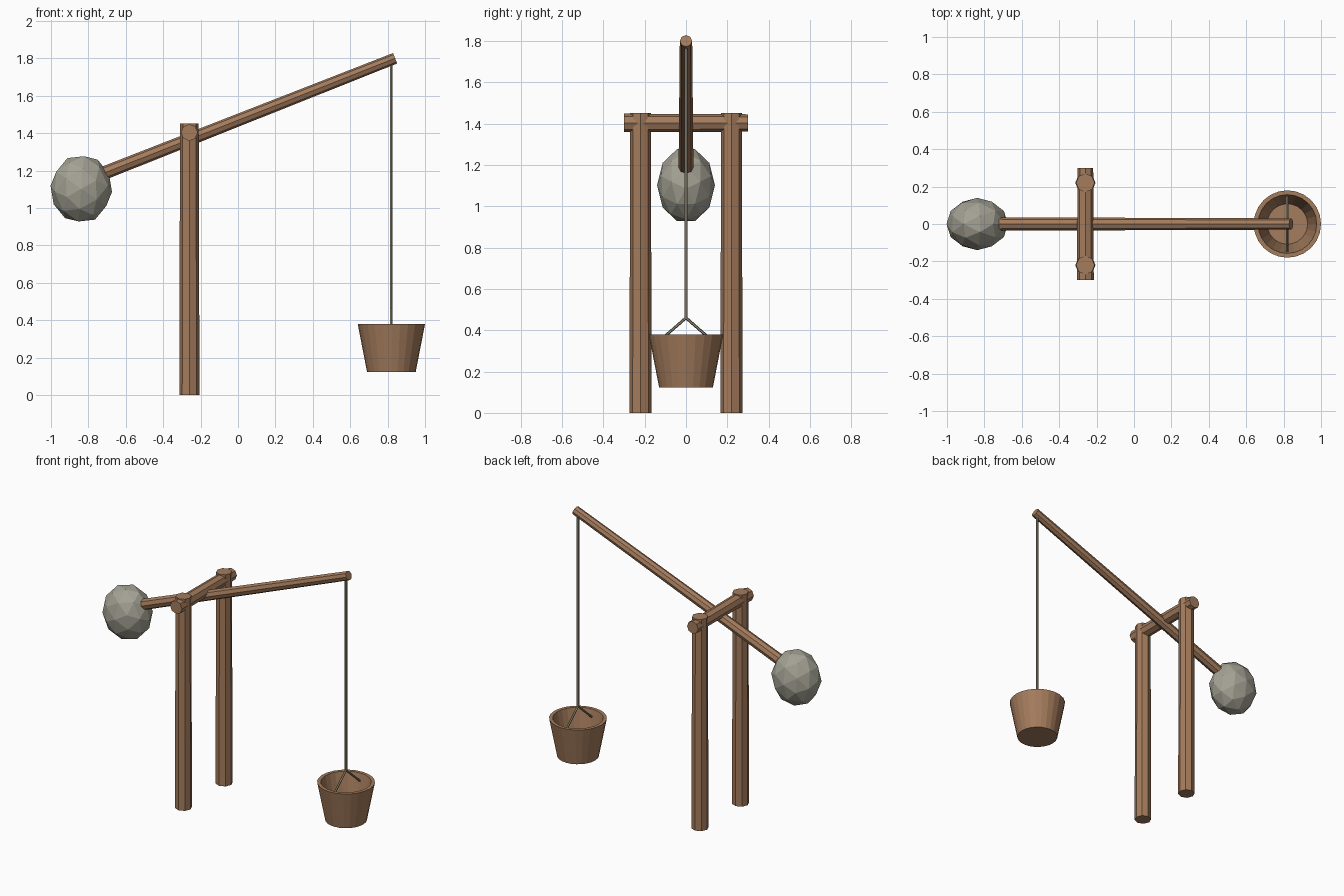
import bpy, bmesh, math
from mathutils import Vector, Matrix

if "Cube" in bpy.data.objects:
    bpy.data.objects.remove(bpy.data.objects["Cube"])


def material(name, rgb):
    m = bpy.data.materials.new(name)
    m.use_nodes = True
    m.diffuse_color = (*rgb, 1)
    m.node_tree.nodes["Principled BSDF"].inputs["Base Color"].default_value = (*rgb, 1)
    return m


wood = material("brown wood", (0.37, 0.2, 0.108))
stone = material("grey stone", (0.37, 0.36, 0.295))
rope = material("olive rope", (0.33, 0.28, 0.18))


def finish(name, bm, mat):
    mesh = bpy.data.meshes.new(name)
    bm.to_mesh(mesh)
    bm.free()
    mesh.materials.append(mat)
    obj = bpy.data.objects.new(name, mesh)
    bpy.context.collection.objects.link(obj)


def pole(name, start, end, r_start, r_end, mat, sides=8):
    """Tapered straight pole between two points."""
    a, b = Vector(start), Vector(end)
    bm = bmesh.new()
    bmesh.ops.create_cone(bm, cap_ends=True, segments=sides, radius1=r_start,
                          radius2=r_end, depth=(b - a).length)
    aim = (b - a).to_track_quat('Z', 'Y').to_matrix().to_4x4()
    bm.transform(Matrix.Translation((a + b) / 2) @ aim)
    finish(name, bm, mat)


# Frame: two posts and the axle they carry
POST_X = -0.26
for side, y in (("front", -0.22), ("back", 0.22)):
    pole(side + "_post", (POST_X, y, 0), (POST_X, y, 1.45), 0.054, 0.05, wood)
pole("axle", (POST_X, -0.3, 1.403), (POST_X, 0.3, 1.403), 0.045, 0.042, wood)

# Swinging beam
pole("beam", (-0.72, 0, 1.185), (0.84, 0, 1.8), 0.036, 0.03, wood)

# Counterweight boulder
bm = bmesh.new()
bmesh.ops.create_icosphere(bm, subdivisions=2, radius=1)
bm.transform(Matrix.Translation((-0.838, 0, 1.102))
             @ Matrix.Diagonal((0.165, 0.14, 0.184, 1))
             @ Matrix.Rotation(math.radians(31.7), 4, 'Y'))
finish("counterweight", bm, stone)

# Rope and the two bail strands
BUCKET_X = 0.82
knot = (BUCKET_X, 0, 0.46)
pole("rope", (BUCKET_X, 0, 1.79), knot, 0.008, 0.008, rope, 6)
for side, s in (("front", -1), ("back", 1)):
    pole(side + "_bail", knot, (BUCKET_X, s * 0.155, 0.325), 0.007, 0.007, rope, 6)

# Hollow bucket turned from a wall profile
profile = [(0, 0.122), (0.13, 0.122), (0.18, 0.38), (0.157, 0.38), (0.108, 0.145), (0, 0.145)]
bm = bmesh.new()
verts = [bm.verts.new((r, 0, z)) for r, z in profile]
edges = [bm.edges.new(pair) for pair in zip(verts, verts[1:])]
bmesh.ops.spin(bm, geom=verts + edges, cent=(0, 0, 0), axis=(0, 0, 1),
               angle=math.tau, steps=24)
bmesh.ops.remove_doubles(bm, verts=bm.verts, dist=0.0005)
bmesh.ops.recalc_face_normals(bm, faces=bm.faces)
bm.transform(Matrix.Translation((BUCKET_X, 0, 0)))
finish("bucket", bm, wood)
